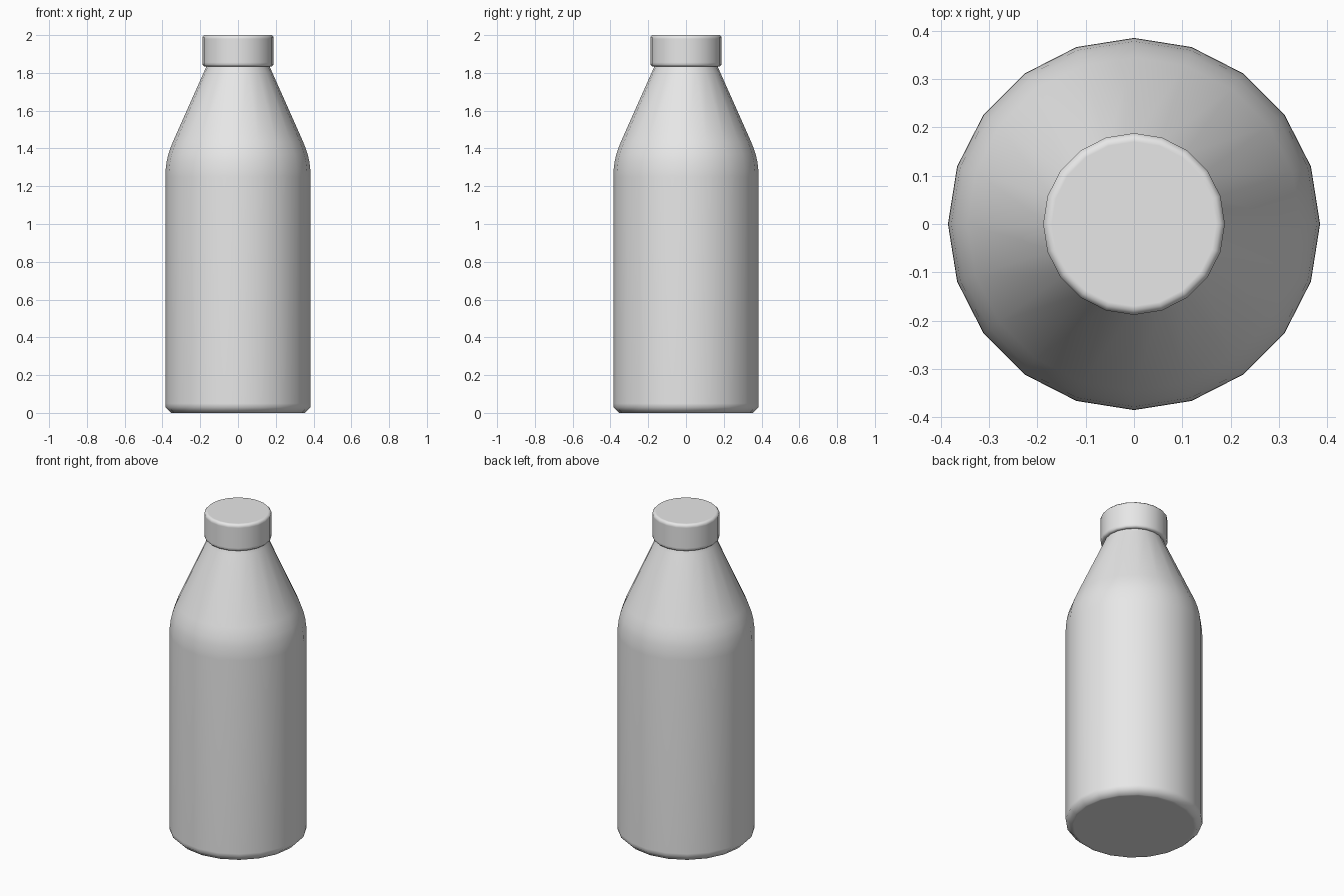
import bpy, bmesh
from math import cos, sin, tau, radians

cube = bpy.data.objects.get("Cube")
if cube:
    bpy.data.objects.remove(cube, do_unlink=True)

SIDES = 20

grey = bpy.data.materials.new("plain grey")
grey.use_nodes = True
colour = (0.8, 0.8, 0.8, 1)
grey.diffuse_color = colour
grey.node_tree.nodes["Principled BSDF"].inputs["Base Color"].default_value = colour


def lathe(name, profile):
    """Turn (radius, height) points, bottom to top, into a closed solid."""
    bm = bmesh.new()
    rings = [[bm.verts.new((r * cos(tau * i / SIDES), r * sin(tau * i / SIDES), z))
              for i in range(SIDES)] for r, z in profile]
    for low, high in zip(rings, rings[1:]):
        for i in range(SIDES):
            j = (i + 1) % SIDES
            bm.faces.new((low[i], low[j], high[j], high[i]))
    bm.faces.new(rings[0][::-1])
    bm.faces.new(rings[-1])
    mesh = bpy.data.meshes.new(name)
    bm.to_mesh(mesh)
    bm.free()
    mesh.materials.append(grey)
    obj = bpy.data.objects.new(name, mesh)
    bpy.context.collection.objects.link(obj)
    bpy.ops.object.select_all(action="DESELECT")
    obj.select_set(True)
    bpy.context.view_layer.objects.active = obj
    bpy.ops.object.shade_smooth_by_angle(angle=radians(60))
    return obj


# Body: chamfered base, straight wall, rounded shoulder, conical neck
lathe("bottle_body", [
    (0.34, 0), (0.355, 0), (0.385, 0.03), (0.385, 0.05),
    (0.385, 1.25), (0.384, 1.28), (0.378, 1.33), (0.369, 1.37), (0.355, 1.41),
    (0.345, 1.435), (0.178, 1.81), (0.165, 1.84), (0.16, 1.86)])

# Cap: short cylinder with softened rims
lathe("bottle_cap", [
    (0.17, 1.835), (0.18, 1.835), (0.188, 1.843), (0.188, 1.855),
    (0.188, 1.98), (0.188, 1.99), (0.178, 2.0), (0.17, 2.0)])
